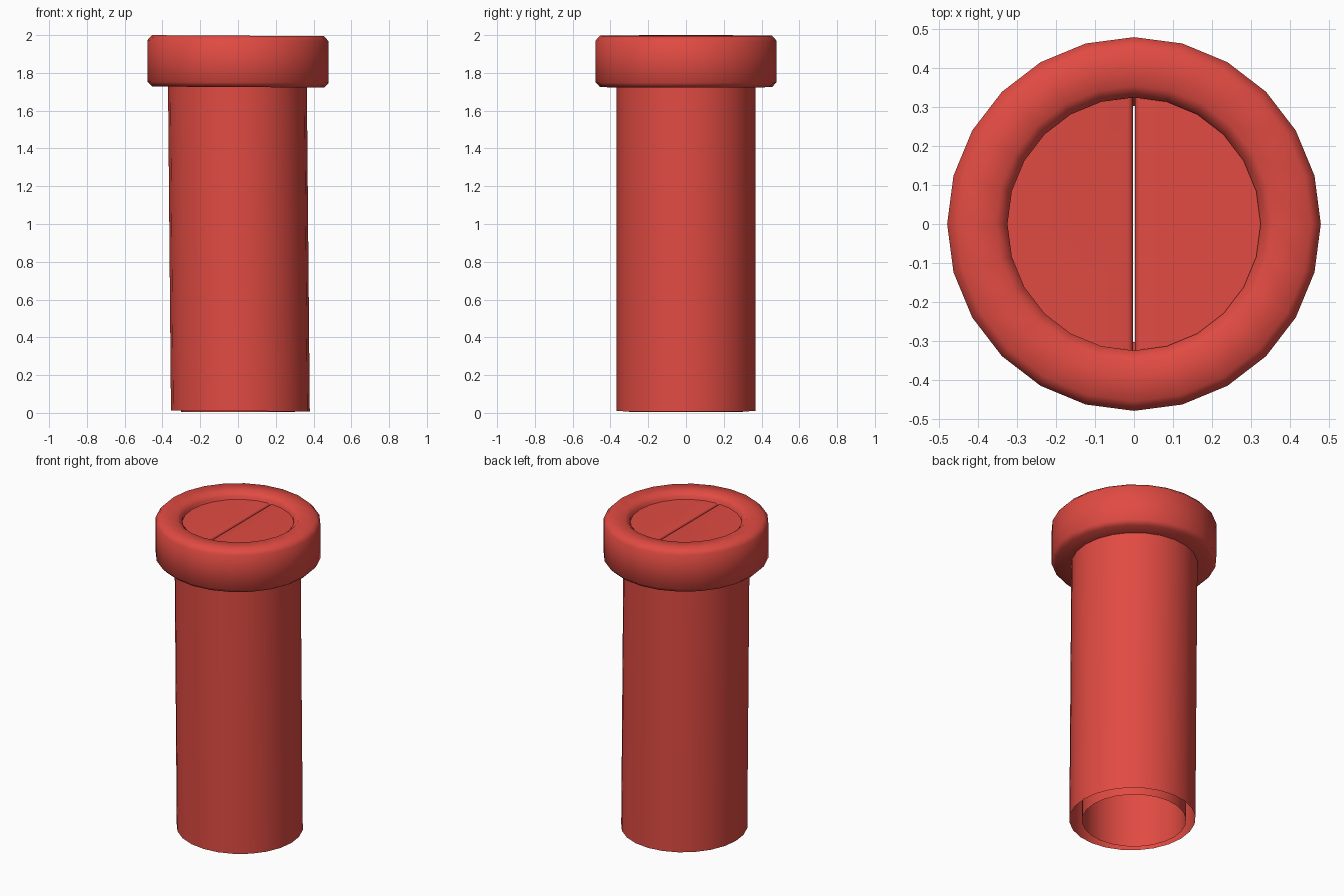
import bpy, bmesh, math

if "Cube" in bpy.data.objects:
    bpy.data.objects.remove(bpy.data.objects["Cube"])

N = 24
red = bpy.data.materials.new("red")
red.diffuse_color = (0.75, 0.07, 0.055, 1)
red.use_nodes = True
red.node_tree.nodes["Principled BSDF"].inputs["Base Color"].default_value = red.diffuse_color


def finish(bm, name, angle):
    bmesh.ops.recalc_face_normals(bm, faces=bm.faces)
    mesh = bpy.data.meshes.new(name)
    bm.to_mesh(mesh)
    bm.free()
    obj = bpy.data.objects.new(name, mesh)
    bpy.context.collection.objects.link(obj)
    obj.data.materials.append(red)
    bpy.ops.object.select_all(action='DESELECT')
    obj.select_set(True)
    bpy.context.view_layer.objects.active = obj
    bpy.ops.object.shade_smooth_by_angle(angle=math.radians(angle))
    return obj


def lathe(name, profile, closed=False, lean=0.0, slope=0.0, angle=60):
    """Revolve (radius, z) points; lean shifts x with height, slope tips the ends."""
    bm = bmesh.new()
    rings = []
    for r, z in profile:
        ring = []
        for i in range(N):
            a = 2 * math.pi * i / N
            x, y = r * math.cos(a), r * math.sin(a)
            ring.append(bm.verts.new((x - lean * (z - 1.4), y, z - slope * x)))
        rings.append(ring)
    pairs = list(zip(rings, rings[1:]))
    if closed:
        pairs.append((rings[-1], rings[0]))
    for lo, hi in pairs:
        for i in range(N):
            j = (i + 1) % N
            bm.faces.new((lo[i], lo[j], hi[j], hi[i]))
    return finish(bm, name, angle)


def flap(name, side):
    """Half-disc with a softened edge along the central slit."""
    bm = bmesh.new()
    R, gap, top, thick = 0.345, 0.003, 1.955, 0.03
    verts = []
    for i in range(N // 2 + 1):
        a = -math.pi / 2 + 2 * math.pi * i / N
        verts.append(bm.verts.new((side * max(gap, R * math.cos(a)), R * math.sin(a), top)))
    face = bm.faces.new(verts)
    res = bmesh.ops.extrude_face_region(bm, geom=[face], use_keep_orig=True)
    for v in res["geom"]:
        if isinstance(v, bmesh.types.BMVert):
            v.co.z -= thick
    bm.edges.ensure_lookup_table()
    slit = [e for e in bm.edges
            if all(abs(abs(v.co.x) - gap) < 1e-5 and v.co.z > top - 0.001 for v in e.verts)]
    bmesh.ops.bevel(bm, geom=slit, offset=0.014, segments=3, profile=0.5, affect='EDGES')
    return finish(bm, name, 60)


# Slightly leaning outer tube, open at the bottom
lathe("outer_tube", [(0.3675, 0.01), (0.3675, 1.75)], lean=0.009, slope=0.009)

# Straight inner tube, open at both ends
lathe("inner_tube", [(0.303, 0.004), (0.303, 1.90)])

# Thick rounded collar around the mouth
lathe("collar", [(0.303, 1.725), (0.455, 1.725), (0.48, 1.75), (0.48, 1.97),
                 (0.455, 1.997), (0.355, 1.997), (0.325, 1.97), (0.325, 1.90),
                 (0.303, 1.89)], closed=True, slope=0.006, angle=70)

# Pair of half-disc flaps closing the mouth
for label, side in (("left", -1), ("right", 1)):
    flap(label + "_flap", side)
